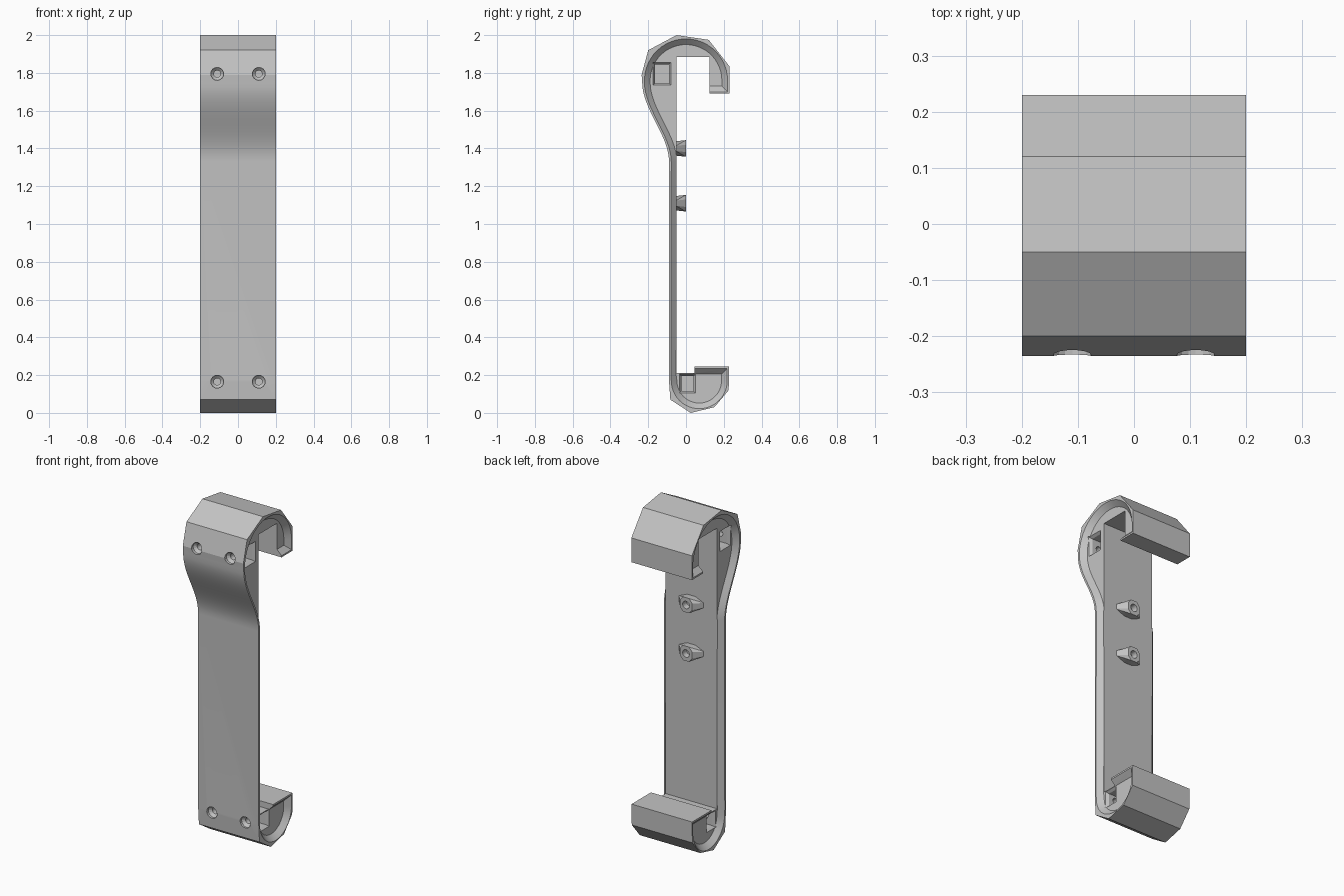
import bpy, bmesh
from math import sin, cos, pi, radians
from mathutils import Vector

if "Cube" in bpy.data.objects:
    bpy.data.objects.remove(bpy.data.objects["Cube"], do_unlink=True)

grey = bpy.data.materials.new("plain grey")
grey.use_nodes = True
colour = (0.55, 0.55, 0.55, 1)
grey.diffuse_color = colour
grey.node_tree.nodes["Principled BSDF"].inputs["Base Color"].default_value = colour

HALF = 0.2      # half width of the bracket
CORE = 0.17     # half width of the recessed core


def finish(bm, name):
    bmesh.ops.recalc_face_normals(bm, faces=bm.faces)
    mesh = bpy.data.meshes.new(name)
    bm.to_mesh(mesh)
    bm.free()
    mesh.materials.append(grey)
    obj = bpy.data.objects.new(name, mesh)
    bpy.context.collection.objects.link(obj)
    return obj


def loft(name, rings):
    """Closed solid through equally long rings of 3D points."""
    bm = bmesh.new()
    loops = [[bm.verts.new(p) for p in ring] for ring in rings]
    n = len(loops[0])
    for a, b in zip(loops, loops[1:]):
        for i in range(n):
            j = (i + 1) % n
            bm.faces.new((a[i], a[j], b[j], b[i]))
    bm.faces.new(loops[0])
    bm.faces.new(loops[-1])
    return finish(bm, name)


def at_x(x, outline):
    return [(x, y, z) for y, z in outline]


def disc(x, y, z, r, n=16):
    return [(x + r * cos(2 * pi * i / n), y, z + r * sin(2 * pi * i / n)) for i in range(n)]


def rect(y0, y1, z0, z1, grow=0):
    return [(y0 - grow, z0 - grow), (y1 + grow, z0 - grow),
            (y1 + grow, z1 + grow), (y0 - grow, z1 + grow)]


def cut(obj, cutter):
    mod = obj.modifiers.new("cut", 'BOOLEAN')
    mod.object, mod.operation, mod.solver = cutter, 'DIFFERENCE', 'EXACT'
    bpy.context.view_layer.objects.active = obj
    bpy.ops.object.modifier_apply(modifier=mod.name)
    bpy.data.objects.remove(cutter, do_unlink=True)


def smooth(obj, degrees):
    bpy.ops.object.select_all(action='DESELECT')
    obj.select_set(True)
    bpy.context.view_layer.objects.active = obj
    bpy.ops.object.shade_smooth_by_angle(angle=radians(degrees))


def swell(inset, steps=16):
    """Smooth S bend of the front, rising into the upper hook."""
    pts = []
    for i in range(steps + 1):
        t = i / steps
        pts.append((-0.09 - 0.142 * t * t * (3 - 2 * t) + inset, 1.33 + 0.42 * t))
    return pts


def arc(cy, cz, r, start, end, steps=24):
    angles = [radians(start + (end - start) * i / steps) for i in range(steps + 1)]
    return [(cy + r * cos(a), cz + r * sin(a)) for a in angles]


# Bracket body: faceted hooks joined by a flat strap
body_outline = swell(0) + [
    (-0.235, 1.79), (-0.2, 1.92), (-0.05, 2.0), (0.12, 1.975), (0.23, 1.835), (0.23, 1.69),
    (0.125, 1.69), (0.125, 1.885), (-0.05, 1.885),
    (-0.05, 0.21), (0.045, 0.21), (0.045, 0.245), (0.228, 0.245),
    (0.226, 0.12), (0.15, 0.03), (0.025, 0.0), (-0.083, 0.07), (-0.09, 0.17)]
body = loft("bracket_body", [at_x(-HALF, body_outline), at_x(HALF, body_outline)])


def recess(d):
    """Outline of the side recess, d further in than the thin rim."""
    return (swell(0.012 + d) + arc(0, 1.76, 0.22 - d, 178, 0)
            + [(0.22 - d, 1.7 + d), (0.04, 1.7 + d), (0.04, 0.235 - d), (0.218 - d, 0.235 - d)]
            + arc(0.07, 0.17, 0.148 - d, 0, -180)
            + [(-0.08 + d * 0.93, 0.2)])


# Recessed sides with a bevelled rim, and the nut pockets
nut_pockets = [(-0.165, -0.09, 1.745, 1.845), (-0.025, 0.04, 0.115, 0.195)]
for side in (-1, 1):
    cut(body, loft("side_cutter", [at_x(side * CORE, recess(0.03)),
                                   at_x(side * HALF, recess(0)),
                                   at_x(side * (HALF + 0.02), recess(0))]))
    for p in nut_pockets:
        cut(body, loft("pocket_cutter", [at_x(side * 0.06, rect(*p)),
                                         at_x(side * 0.155, rect(*p)),
                                         at_x(side * CORE, rect(*p, grow=0.01)),
                                         at_x(side * (HALF + 0.02), rect(*p, grow=0.01))]))
    # Countersunk screw holes
    for front, back, z in ((-0.233, -0.12, 1.795), (-0.09, 0.01, 0.165)):
        x = side * 0.11
        cut(body, loft("screw_cutter", [disc(x, front - 0.03, z, 0.034),
                                        disc(x, front + 0.015, z, 0.034),
                                        disc(x, front + 0.03, z, 0.018),
                                        disc(x, back, z, 0.018)]))
smooth(body, 12)

# Winged pegs on the back of the strap
for name, z in (("upper_peg", 1.4), ("lower_peg", 1.11)):
    bm = bmesh.new()
    for sx in (-1, 1):
        for sz in (-1, 1):
            for x, y, h in ((0.085, -0.055, 0.013), (0.028, -0.055, 0.038),
                            (0.04, 0.0, 0.02), (0.02, 0.0, 0.044)):
                bm.verts.new((sx * x, y, z + sz * h))
    bmesh.ops.convex_hull(bm, input=bm.verts)
    bmesh.ops.dissolve_limit(bm, angle_limit=radians(1), verts=bm.verts, edges=bm.edges)
    peg = finish(bm, name)
    cut(peg, loft("peg_hole_cutter", [disc(0, 0.02, z, 0.024), disc(0, -0.035, z, 0.02)]))
    smooth(peg, 25)
